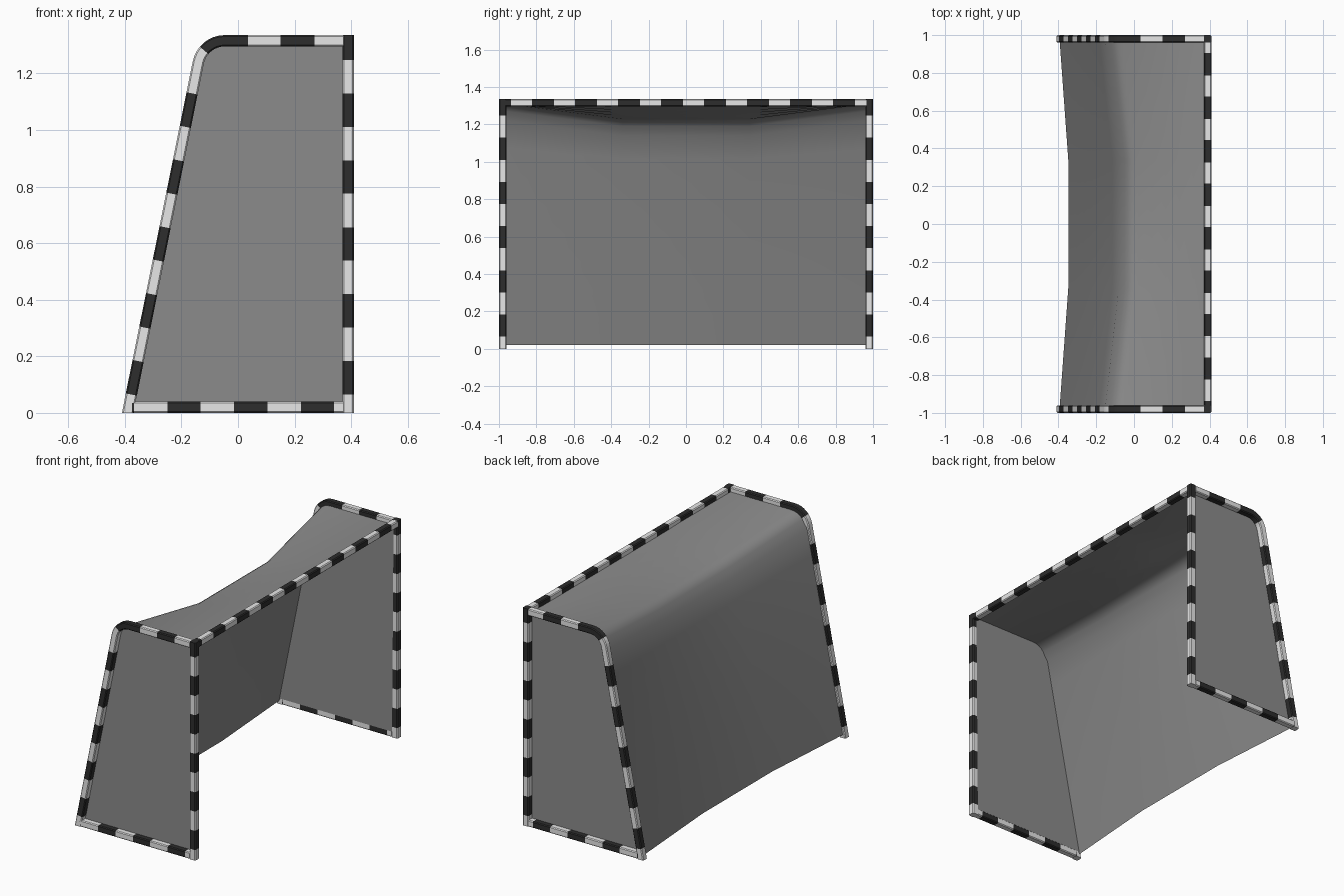
import bpy, bmesh, math
from mathutils import Vector

if "Cube" in bpy.data.objects:
    bpy.data.objects.remove(bpy.data.objects["Cube"])


def material(name, v):
    m = bpy.data.materials.new(name)
    m.diffuse_color = (v, v, v, 1)
    m.use_nodes = True
    m.node_tree.nodes["Principled BSDF"].inputs["Base Color"].default_value = m.diffuse_color
    return m


WHITE = material("white_paint", 0.8)
BLACK = material("black_paint", 0.026)
NET = material("net_grey", 0.26)
H, C = 0.02, 0.005                      # bar half width, edge chamfer
PROFILE = [(H, H - C), (H - C, H), (C - H, H), (-H, H - C),
           (-H, C - H), (C - H, -H), (H - C, -H), (H, C - H)]


def finish(name, bm, mats):
    bmesh.ops.recalc_face_normals(bm, faces=bm.faces)
    me = bpy.data.meshes.new(name)
    bm.to_mesh(me)
    bm.free()
    for m in mats:
        me.materials.append(m)
    ob = bpy.data.objects.new(name, me)
    bpy.context.collection.objects.link(ob)
    return ob


def bar(name, pts, flags, side, level_start=False):
    """Sweep the chamfered square along pts; flags[i] is the colour of segment i."""
    pts = [Vector(p) for p in pts]
    side = Vector(side)
    bm = bmesh.new()
    rings = []
    for i, p in enumerate(pts):
        a, b = pts[max(i - 1, 0)], pts[min(i + 1, len(pts) - 1)]
        n = (b - a).normalized().cross(side)
        if level_start and i == 0:
            n = Vector((math.copysign(1, n.x), 0, 0))
        rings.append([bm.verts.new(p + n * u + side * v) for u, v in PROFILE])
    for i in range(len(pts) - 1):
        for k in range(8):
            j = (k + 1) % 8
            f = bm.faces.new((rings[i][k], rings[i][j], rings[i + 1][j], rings[i + 1][k]))
            f.material_index = flags[i]
    for ring, flag in ((rings[0], flags[0]), (rings[-1], flags[-1])):
        bm.faces.new(ring).material_index = flag
    return finish(name, bm, [WHITE, BLACK])


def stripes(start, end, first, pitch, width=0.118):
    """Cut positions and colour flags for black bands along a straight bar."""
    cuts = {start, end}
    for k in range(-2, 12):
        for c in (first + k * pitch, first + k * pitch + width):
            if start < c < end:
                cuts.add(c)
    cuts = sorted(cuts)
    flags = [int(((a + b) / 2 - first) % pitch < width) for a, b in zip(cuts, cuts[1:])]
    return cuts, flags


def arc(deg, r=0.095):
    a = math.radians(deg)
    return -0.047 + r * math.cos(a), 1.22 + r * math.sin(a)


# Side frames: post, ground bar, and the back bar bending into the top bar
for label, y in (("near", -0.98), ("far", 0.98)):
    cuts, flags = stripes(0, 1.335, 0.065, 0.2365)
    bar(label + "_post", [(0.39, y, z) for z in cuts], flags, (0, 1, 0))

    cuts, flags = stripes(-0.375, 0.372, -0.25, 0.236)
    bar(label + "_ground_bar", [(x, y, 0.02) for x in cuts], flags, (0, 1, 0))

    cuts, flags = stripes(0, 1.2388, 0.065, 0.2365)
    path = [(-0.39 + 0.2016 * z, y, z) for z in cuts]
    flags[-1] = 0
    angles = [160, 150, 140, 130, 120, 110, 100, 90]
    path += [(arc(a)[0], y, arc(a)[1]) for a in angles]
    flags += [int(a < 140) for a in angles]
    path += [(x, y, 1.315) for x in (0.035, 0.15, 0.27, 0.372)]
    flags += [1, 0, 1, 0]
    bar(label + "_back_and_top_bar", path, flags, (0, 1, 0), True)

# Crossbar
cuts, flags = stripes(-0.965, 0.965, -0.824, 0.23)
bar("crossbar", [(0.39, y, 1.315) for y in cuts], flags, (0, 0, 1))

# Net outline in x, z with its inward sag
outline = []
for i in range(9):
    z = 0.02 + 1.2 * i / 8
    t = i / 8
    outline.append((-0.397 + 0.2016 * z, z, 0.045 + 0.025 * t, -0.08 * t ** 3))
for a in (160, 145, 130, 115, 100, 90):
    x, z = arc(a, 0.088)
    outline.append((x, z, 0.07, -0.08))
for i in range(1, 6):
    t = i / 5
    outline.append((-0.047 + 0.432 * t, 1.308, 0.07 * (1 - t), -0.08 * (1 - t)))

# Back and roof net, pulled in across the middle
bm = bmesh.new()
columns = [[bm.verts.new((x + dx * w, y, z + dz * w)) for x, z, dx, dz in outline]
           for y, w in ((-0.962, 0), (-0.34, 1), (0.34, 1), (0.962, 0))]
for a, b in zip(columns, columns[1:]):
    for i in range(len(outline) - 1):
        bm.faces.new((a[i], b[i], b[i + 1], a[i + 1]))
net = finish("back_and_roof_net", bm, [NET])
for p in net.data.polygons:
    p.use_smooth = True

# Side nets
for label, y in (("near", -0.959), ("far", 0.959)):
    bm = bmesh.new()
    bm.faces.new([bm.verts.new((x, y, z)) for x, z, _, _ in outline]
                 + [bm.verts.new((0.375, y, 0.035)), bm.verts.new((-0.38, y, 0.035))])
    finish(label + "_side_net", bm, [NET])
